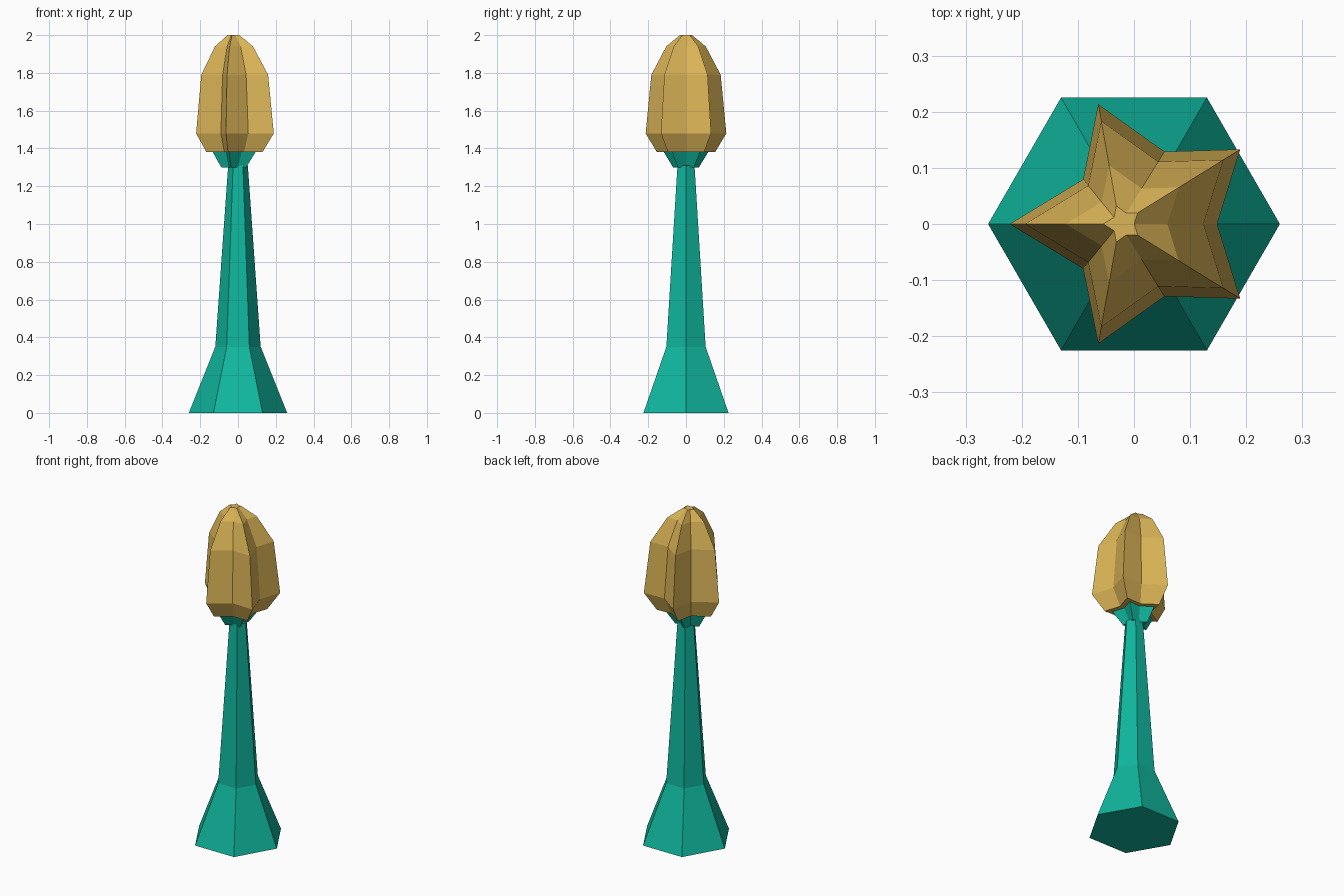
import bpy, math

if "Cube" in bpy.data.objects:
    bpy.data.objects.remove(bpy.data.objects["Cube"])


def material(name, rgb):
    m = bpy.data.materials.new(name)
    m.diffuse_color = (*rgb, 1)
    m.use_nodes = True
    m.node_tree.nodes["Principled BSDF"].inputs["Base Color"].default_value = m.diffuse_color
    return m


teal = material("teal green", (0.005, 0.47, 0.34))
gold = material("golden yellow", (0.71, 0.46, 0.095))


def loft(name, rings, mat):
    # Closed flat-shaded skin through rings of equal point count
    n = len(rings[0])
    verts = [p for r in rings for p in r]
    faces = [tuple(reversed(range(n))),
             tuple(range(len(verts) - n, len(verts)))]
    for k in range(len(rings) - 1):
        for i in range(n):
            j = (i + 1) % n
            faces.append((k * n + i, k * n + j, (k + 1) * n + j, (k + 1) * n + i))
    me = bpy.data.meshes.new(name)
    me.from_pydata(verts, [], faces)
    me.materials.append(mat)
    ob = bpy.data.objects.new(name, me)
    bpy.context.collection.objects.link(ob)
    return ob


def hexagon(r, z):
    return [(r * math.cos(i * math.pi / 3), r * math.sin(i * math.pi / 3), z)
            for i in range(6)]


# Half of the slightly uneven five-point star, relative to its scaling centre
CENTRE = -0.0257
half = [(0.174, 0), (0.215, 0.133), (0.080, 0.129),
        (-0.038, 0.2134), (-0.065, 0.0795), (-0.196, 0)]
outline = half + [(x, -y) for x, y in half[-2:0:-1]]


def star(s, z):
    return [(CENTRE + x * s, y * s, z) for x, y in outline]


# Six-sided stem with flared foot
loft("stem", [hexagon(0.26, 0), hexagon(0.12, 0.35), hexagon(0.052, 1.31)], teal)

# Small star-shaped collar under the bud
loft("collar", [star(0.32, 1.30), star(0.55, 1.38)], teal)

# Ribbed bud
loft("bud", [star(s, z) for s, z in
             [(0.72, 1.38), (1.0, 1.48), (0.86, 1.79), (0.49, 1.94), (0.15, 2.0)]], gold)
